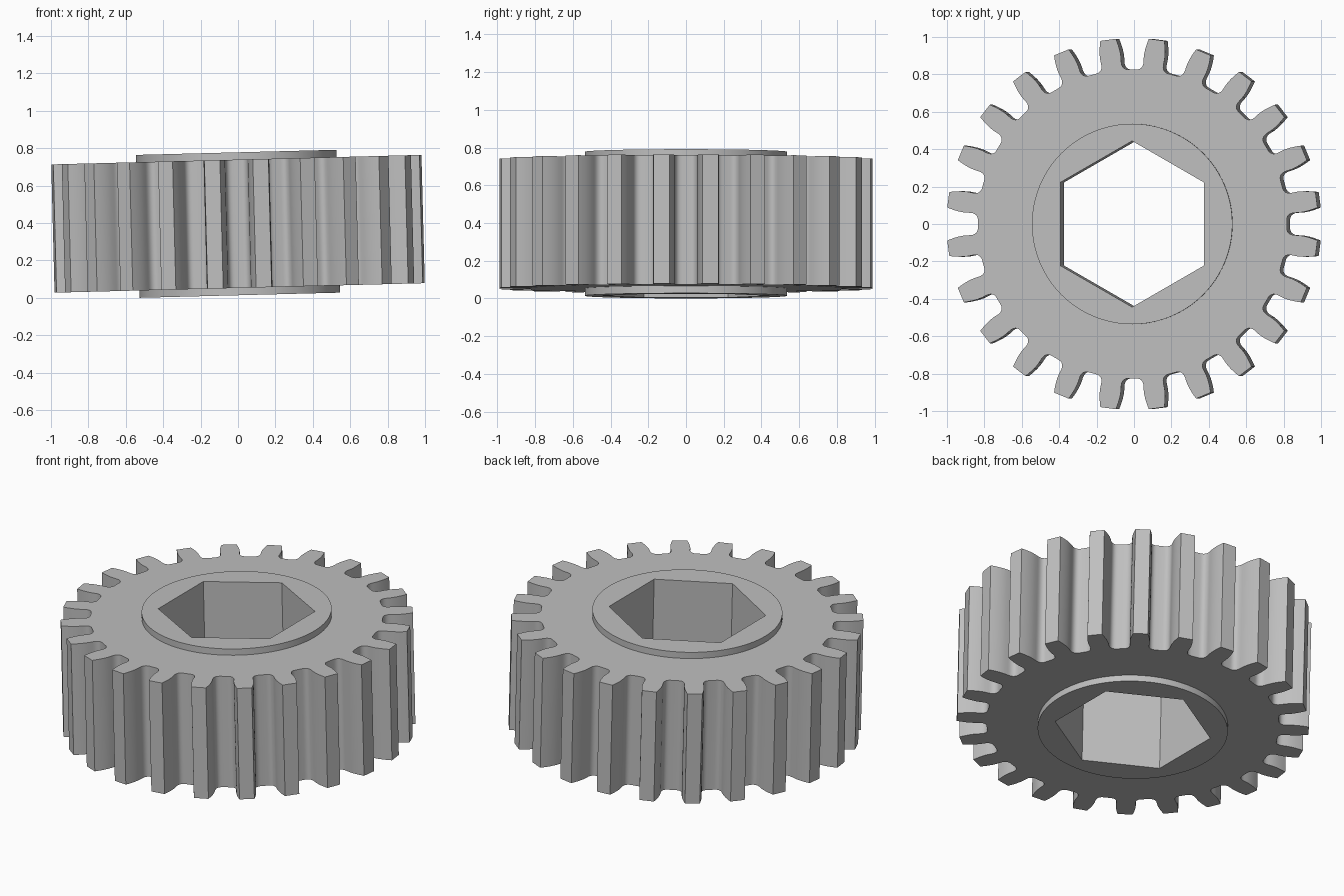
import bpy, bmesh, math
from mathutils import Vector, Matrix
from mathutils.geometry import interpolate_bezier

TEETH = 24
HALF_BODY, HALF_HUB = 0.343, 0.382
HUB_RADIUS, BORE_RADIUS = 0.536, 0.444
TILT = 0.0257

if "Cube" in bpy.data.objects:
    bpy.data.objects.remove(bpy.data.objects["Cube"])


def polygon(sides, radius):
    step = math.tau / sides
    return [Vector((radius * math.sin(i * step), radius * math.cos(i * step), 0))
            for i in range(sides)]


def curve(points, count):
    return interpolate_bezier(*[Vector((x, y, 0)) for x, y in points], count)


def gear_outline():
    # Half a tooth gap: convex flank, then rounded root
    flank = curve([(0.088, 0.990), (0.074, 0.955), (0.060, 0.915), (0.060, 0.872)], 7)
    root = curve([(0.060, 0.872), (0.060, 0.845), (0.048, 0.826), (0.022, 0.826)], 8)
    half = flank + root[1:]
    gap = [Vector((-p.x, p.y, 0)) for p in half] + half[::-1]
    points = []
    for i in range(TEETH):
        turn = Matrix.Rotation(-i * math.tau / TEETH, 3, 'Z')
        points += [turn @ p for p in gap]
    return points


bm = bmesh.new()


def ring(points, z):
    verts = [bm.verts.new((p.x, p.y, z)) for p in points]
    for a, b in zip(verts, verts[1:] + verts[:1]):
        bm.edges.new((a, b))
    return verts


def wall(low, high):
    for i in range(len(low)):
        bm.faces.new((low[i - 1], low[i], high[i], high[i - 1]))


def flat_face(outer, inner):
    edges = [bm.edges.get((loop[i - 1], loop[i]))
             for loop in (outer, inner) for i in range(len(loop))]
    bmesh.ops.triangle_fill(bm, edges=edges, use_beauty=True, normal=(0, 0, 1))


# Toothed body, raised hub collars and hexagonal bore, on both sides
gear, hub, bore = gear_outline(), polygon(96, HUB_RADIUS), polygon(6, BORE_RADIUS)
sides = []
for s in (-1, 1):
    teeth = ring(gear, s * HALF_BODY)
    collar_base = ring(hub, s * HALF_BODY)
    collar_rim = ring(hub, s * HALF_HUB)
    hex_rim = ring(bore, s * HALF_HUB)
    flat_face(teeth, collar_base)
    wall(collar_base, collar_rim)
    flat_face(collar_rim, hex_rim)
    sides.append((teeth, hex_rim))
for low, high in zip(*sides):
    wall(low, high)
bmesh.ops.recalc_face_normals(bm, faces=bm.faces[:])

mesh = bpy.data.meshes.new("spur_gear")
bm.to_mesh(mesh)
bm.free()

# Plain grey metal
grey = bpy.data.materials.new("plain_grey")
grey.use_nodes = True
colour = (0.52, 0.52, 0.52, 1)
grey.diffuse_color = colour
grey.node_tree.nodes["Principled BSDF"].inputs["Base Color"].default_value = colour
mesh.materials.append(grey)

# Place with a slight sideways lean
obj = bpy.data.objects.new("spur_gear", mesh)
bpy.context.collection.objects.link(obj)
obj.location.z = HALF_HUB * math.cos(TILT) + HUB_RADIUS * math.sin(TILT)
obj.rotation_euler.y = -TILT
bpy.ops.object.select_all(action='DESELECT')
obj.select_set(True)
bpy.context.view_layer.objects.active = obj
bpy.ops.object.shade_smooth_by_angle(angle=math.radians(30))
